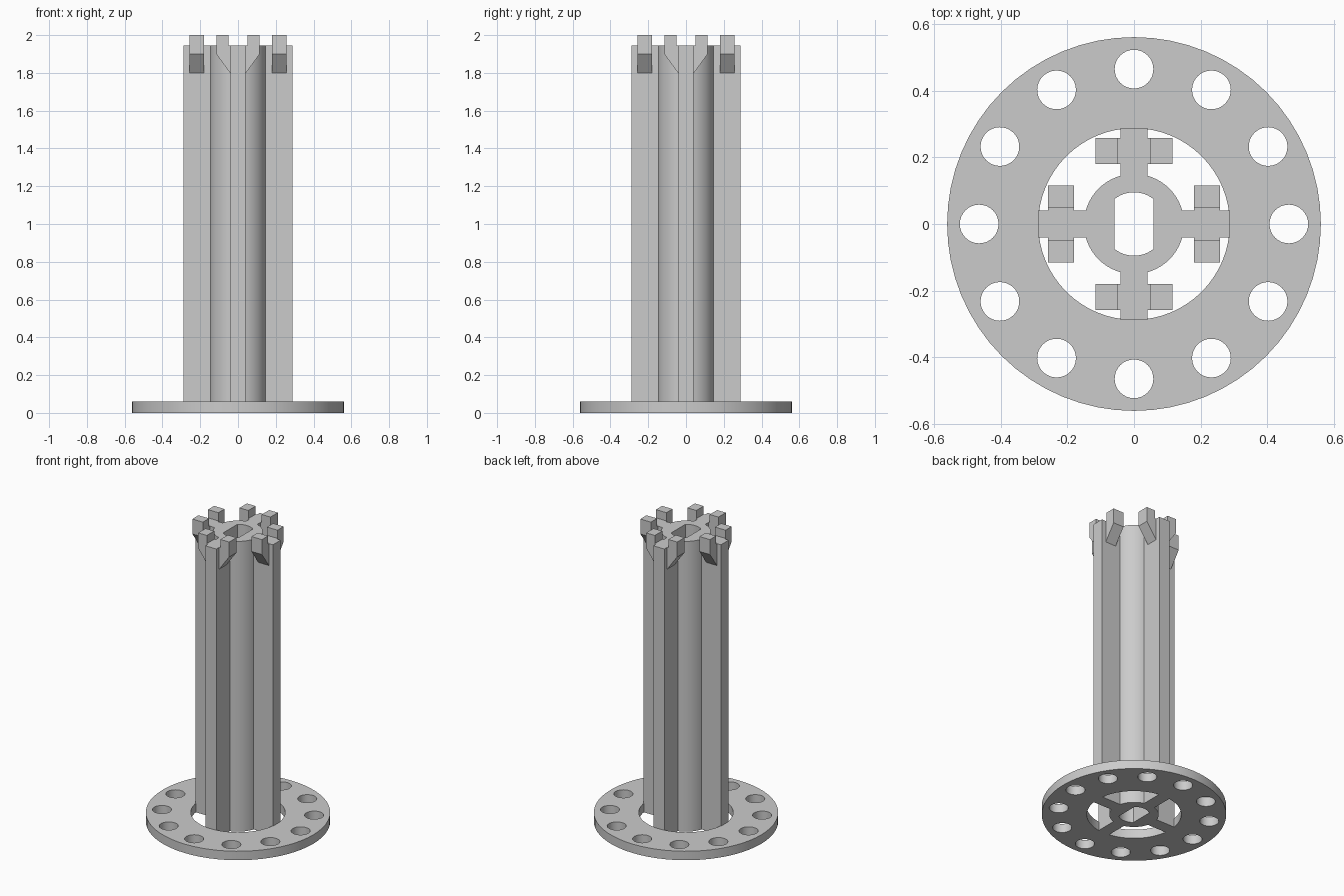
import bpy
from math import sin, cos, asin, acos, pi, radians
from mathutils import Matrix, Vector

if "Cube" in bpy.data.objects:
    bpy.data.objects.remove(bpy.data.objects["Cube"], do_unlink=True)

grey = bpy.data.materials.new("plain grey")
grey.use_nodes = True
colour = (0.6, 0.6, 0.6, 1)
grey.diffuse_color = colour
grey.node_tree.nodes["Principled BSDF"].inputs["Base Color"].default_value = colour


def arc(r, start, end, n, cx=0, cy=0):
    """Points along an arc, both ends included."""
    return [(cx + r * cos(start + (end - start) * i / n),
             cy + r * sin(start + (end - start) * i / n)) for i in range(n + 1)]


def circle(r, n, cx=0, cy=0):
    return arc(r, 0, 2 * pi, n, cx, cy)[:-1]


def extrude(name, loops, depth, matrix=Matrix()):
    """Solid from closed outlines; inner outlines become holes. Runs from z = 0 to depth."""
    curve = bpy.data.curves.new(name, "CURVE")
    curve.dimensions = "2D"
    curve.fill_mode = "BOTH"
    curve.extrude = depth / 2
    for loop in loops:
        spline = curve.splines.new("POLY")
        spline.points.add(len(loop) - 1)
        for point, (x, y) in zip(spline.points, loop):
            point.co = (x, y, 0, 1)
        spline.use_cyclic_u = True
    obj = bpy.data.objects.new(name, curve)
    bpy.context.collection.objects.link(obj)
    bpy.ops.object.select_all(action="DESELECT")
    obj.select_set(True)
    bpy.context.view_layer.objects.active = obj
    bpy.ops.object.convert(target="MESH")
    obj = bpy.context.object
    obj.data.transform(matrix @ Matrix.Translation((0, 0, depth / 2)))
    # Weld caps to walls, then smooth only the round walls
    bpy.ops.object.mode_set(mode="EDIT")
    bpy.ops.mesh.select_all(action="SELECT")
    bpy.ops.mesh.remove_doubles(threshold=0.0001)
    bpy.ops.mesh.normals_make_consistent(inside=False)
    bpy.ops.object.mode_set(mode="OBJECT")
    bpy.ops.object.shade_smooth_by_angle(angle=radians(30))
    obj.data.materials.clear()
    obj.data.materials.append(grey)
    return obj


# Base flange with a ring of twelve holes
holes = [circle(0.058, 32, 0.464 * cos(k * pi / 6), 0.464 * sin(k * pi / 6)) for k in range(12)]
extrude("base_flange", [circle(0.56, 64), circle(0.287, 64)] + holes, 0.06)

# Column: round core with four arms and a flat-sided bore
core, half, reach = 0.15, 0.041, 0.288
join = asin(half / core)
outline = []
for k in range(4):
    turn = Matrix.Rotation(k * pi / 2, 2)
    side = [(reach, -half), (reach, half)] + arc(core, join, pi / 2 - join, 12)
    outline += [tuple(turn @ Vector(p)) for p in side]
flat = acos(0.058 / 0.095)
bore = arc(0.095, flat, pi - flat, 12) + arc(0.095, pi + flat, 2 * pi - flat, 12)
extrude("column", [outline, bore], 1.945)

# Hooked teeth on both sides of every arm
tooth = [(0.035, 1.79), (0.115, 1.9), (0.115, 2), (0.05, 2), (0.05, 1.945), (0.035, 1.945)]
for k in range(4):
    for sign, side in ((1, "a"), (-1, "b")):
        profile = [(sign * x, z) for x, z in tooth]
        place = (Matrix.Rotation(k * pi / 2, 4, "Z") @ Matrix.Translation((0, -0.18, 0))
                 @ Matrix.Rotation(pi / 2, 4, "X"))
        extrude(f"tooth_{k + 1}{side}", [profile], 0.078, place)
